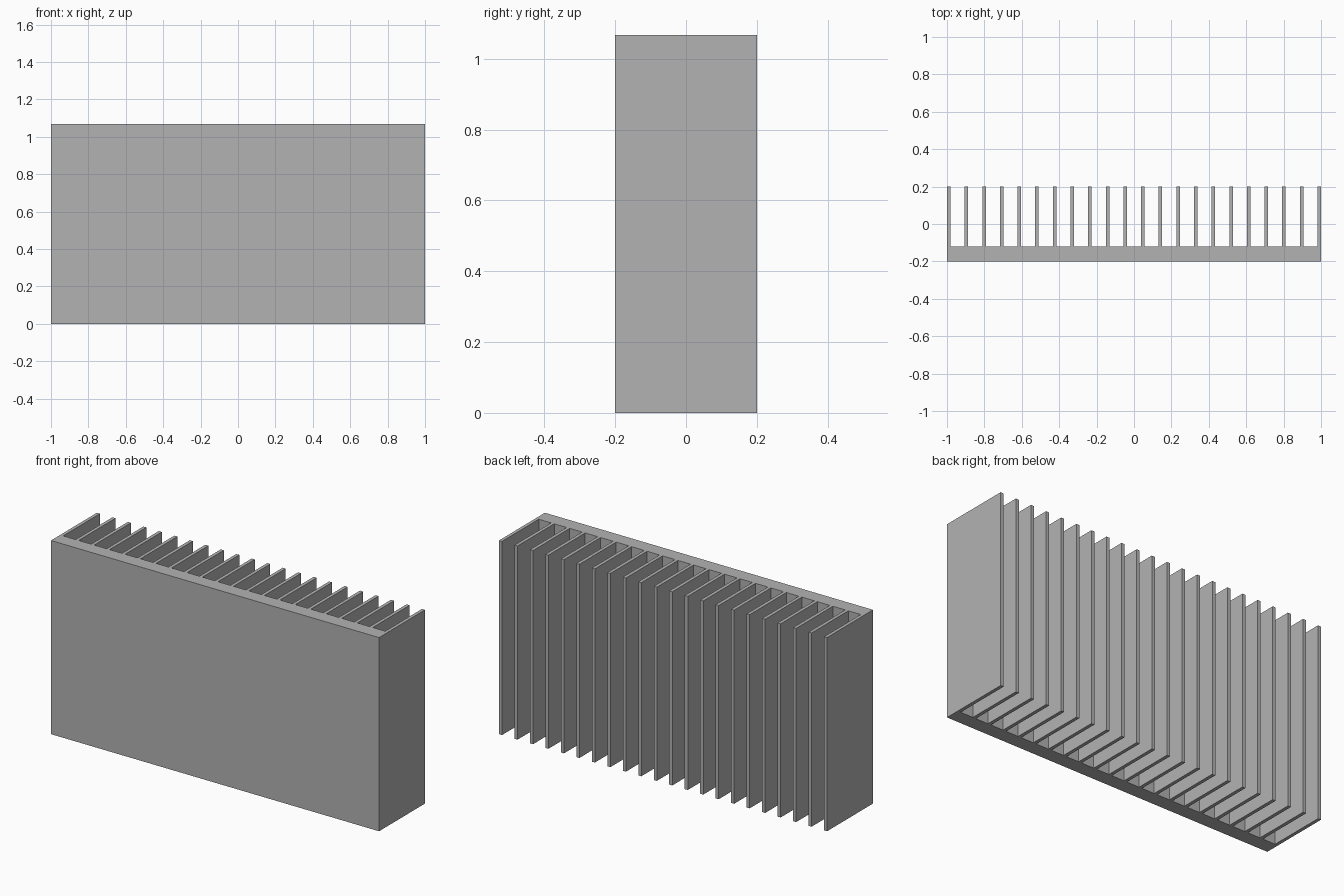
import bpy
import bmesh

cube = bpy.data.objects.get("Cube")
if cube:
    bpy.data.objects.remove(cube, do_unlink=True)

WIDTH, DEPTH, HEIGHT = 2.0, 0.4, 1.067
BASE = 0.08
FINS, FIN_THICK = 22, 0.0187
PITCH = (WIDTH - FIN_THICK) / (FINS - 1)

# Plain grey metal
grey = bpy.data.materials.new("grey aluminium")
grey.use_nodes = True
colour = (0.448, 0.448, 0.448, 1)
grey.diffuse_color = colour
grey.node_tree.nodes["Principled BSDF"].inputs["Base Color"].default_value = colour

# Comb outline: flat front edge, then fins from left to right
front, root, tip = -DEPTH / 2, -DEPTH / 2 + BASE, DEPTH / 2
outline = [(WIDTH / 2, front), (-WIDTH / 2, front)]
for i in range(FINS):
    a = -WIDTH / 2 + i * PITCH
    b = a + FIN_THICK
    if i > 0:
        outline.append((a, root))
    outline += [(a, tip), (b, tip)]
    if i < FINS - 1:
        outline.append((b, root))

# Extrude the outline upward into one solid finned block
bm = bmesh.new()
face = bm.faces.new([bm.verts.new((x, y, 0)) for x, y in outline])
result = bmesh.ops.extrude_face_region(bm, geom=[face], use_keep_orig=True)
top = [v for v in result["geom"] if isinstance(v, bmesh.types.BMVert)]
bmesh.ops.translate(bm, verts=top, vec=(0, 0, HEIGHT))
bmesh.ops.recalc_face_normals(bm, faces=bm.faces)
# Clean end caps: triangulate the concave outlines
bmesh.ops.triangulate(bm, faces=[f for f in bm.faces if len(f.verts) > 4])

mesh = bpy.data.meshes.new("finned_heat_sink")
bm.to_mesh(mesh)
bm.free()
mesh.materials.append(grey)
bpy.context.collection.objects.link(bpy.data.objects.new("finned_heat_sink", mesh))
